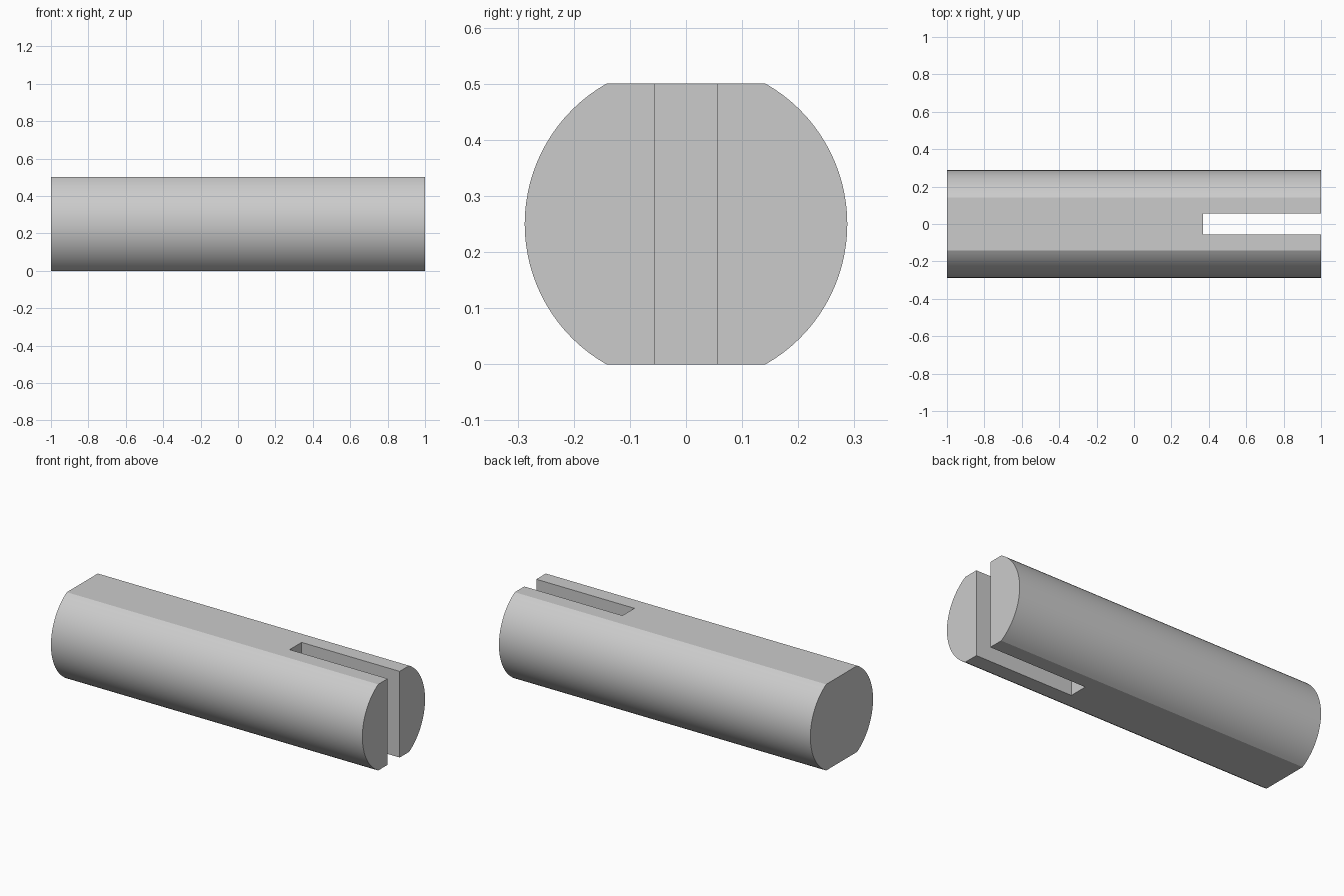
import bpy, bmesh, math

cube = bpy.data.objects.get("Cube")
if cube:
    bpy.data.objects.remove(cube, do_unlink=True)

RADIUS = 0.2875
HALF_HEIGHT = 0.25
HALF_LENGTH = 1.0
SLOT_START = 0.37
SLOT_HALF_WIDTH = 0.055
ARC_STEPS = 32

# Single plain grey finish
grey = bpy.data.materials.new("plain grey")
grey.use_nodes = True
colour = (0.6, 0.6, 0.6, 1)
grey.diffuse_color = colour
grey.node_tree.nodes["Principled BSDF"].inputs["Base Color"].default_value = colour


def add_object(name, bm):
    bmesh.ops.recalc_face_normals(bm, faces=bm.faces)
    mesh = bpy.data.meshes.new(name)
    bm.to_mesh(mesh)
    bm.free()
    obj = bpy.data.objects.new(name, mesh)
    bpy.context.collection.objects.link(obj)
    obj.data.materials.append(grey)
    return obj


# Round bar with flats on top and bottom: two side arcs, extruded along x
limit = math.asin(HALF_HEIGHT / RADIUS)
angles = [-limit + 2 * limit * i / ARC_STEPS for i in range(ARC_STEPS + 1)]
angles += [a + math.pi for a in angles]
bm = bmesh.new()
ring = [bm.verts.new((-HALF_LENGTH, RADIUS * math.cos(a),
                      HALF_HEIGHT + RADIUS * math.sin(a))) for a in angles]
end = bm.faces.new(ring)
extruded = bmesh.ops.extrude_face_region(bm, geom=[end], use_keep_orig=True)
new_verts = [v for v in extruded["geom"] if isinstance(v, bmesh.types.BMVert)]
bmesh.ops.translate(bm, verts=new_verts, vec=(2 * HALF_LENGTH, 0, 0))
bar = add_object("slotted_bar", bm)

# Cutter for the open-ended slot at the +x end
bm = bmesh.new()
bmesh.ops.create_cube(bm, size=1)
cut_length = HALF_LENGTH - SLOT_START + 0.2
bmesh.ops.scale(bm, verts=bm.verts, vec=(cut_length, 2 * SLOT_HALF_WIDTH, 1))
bmesh.ops.translate(bm, verts=bm.verts,
                    vec=(SLOT_START + cut_length / 2, 0, HALF_HEIGHT))
cutter = add_object("slot_cutter", bm)
cutter.hide_render = True

# Cut the slot, then drop the cutter
cut = bar.modifiers.new("slot", 'BOOLEAN')
cut.operation = 'DIFFERENCE'
cut.solver = 'EXACT'
cut.object = cutter
bpy.ops.object.select_all(action='DESELECT')
bar.select_set(True)
bpy.context.view_layer.objects.active = bar
bpy.ops.object.modifier_apply(modifier=cut.name)
bpy.data.objects.remove(cutter, do_unlink=True)

# Smooth curved sides, crisp flats and ends
bpy.ops.object.shade_smooth_by_angle(angle=math.radians(15))
